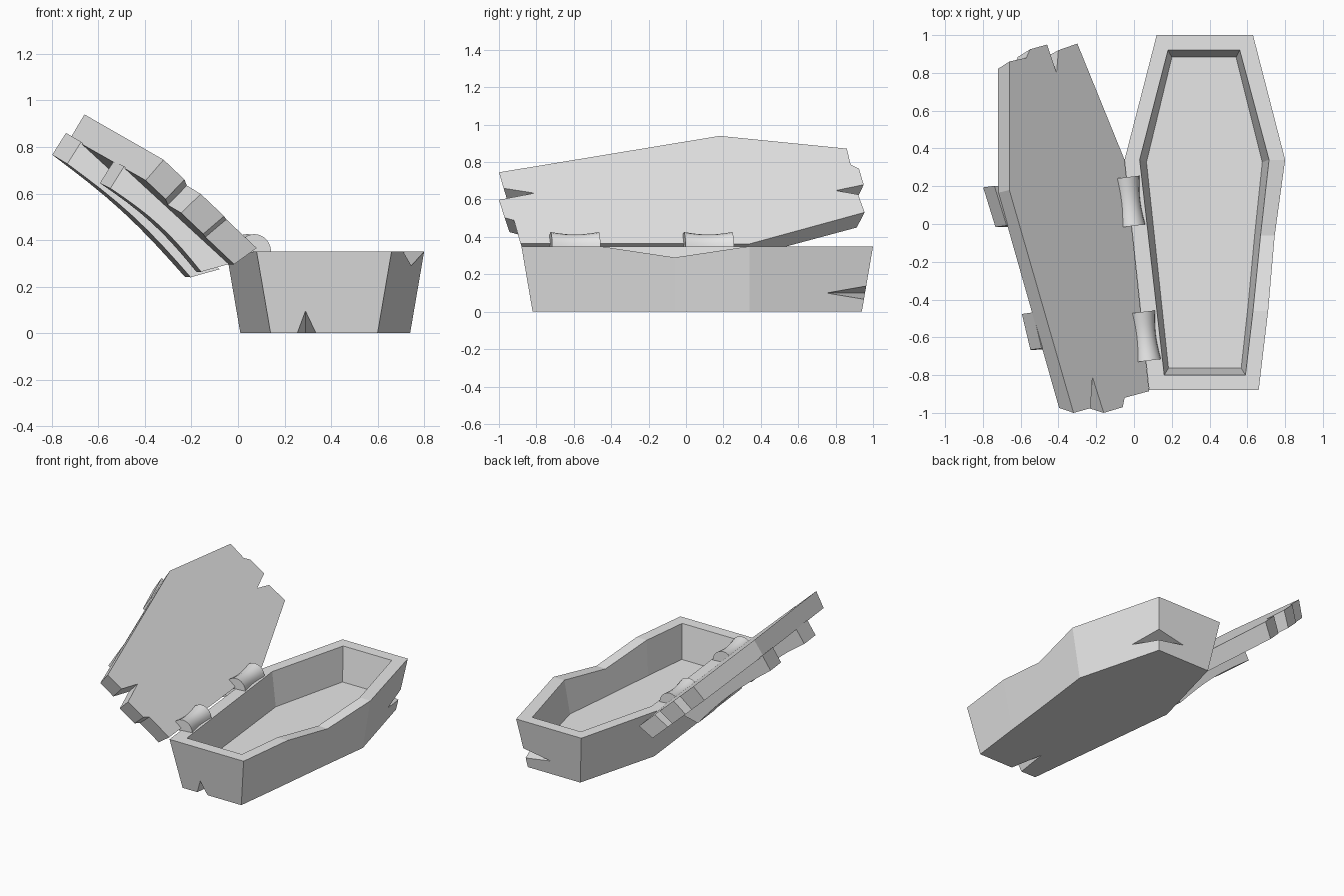
import bpy
import bmesh
import math
from mathutils import Vector

default_cube = bpy.data.objects.get("Cube")
if default_cube:
    bpy.data.objects.remove(default_cube, do_unlink=True)

# The single plain grey
grey = bpy.data.materials.new("plain_grey")
grey.use_nodes = True
grey.diffuse_color = (0.8, 0.8, 0.8, 1)
grey.node_tree.nodes["Principled BSDF"].inputs["Base Color"].default_value = (0.8, 0.8, 0.8, 1)


def finish(name, bm):
    """Turn a bmesh into a linked, grey object."""
    bmesh.ops.recalc_face_normals(bm, faces=bm.faces[:])
    mesh = bpy.data.meshes.new(name)
    bm.to_mesh(mesh)
    bm.free()
    mesh.materials.append(grey)
    obj = bpy.data.objects.new(name, mesh)
    bpy.context.collection.objects.link(obj)
    return obj


def loft(name, rings):
    """Skin equal-length closed rings and cap both ends."""
    bm = bmesh.new()
    loops = [[bm.verts.new(point) for point in ring] for ring in rings]
    count = len(rings[0])
    for lower, upper in zip(loops, loops[1:]):
        for i in range(count):
            j = (i + 1) % count
            bm.faces.new((lower[i], lower[j], upper[j], upper[i]))
    bm.faces.new(loops[0])
    bm.faces.new(loops[-1])
    return finish(name, bm)


def activate(obj):
    bpy.ops.object.select_all(action='DESELECT')
    obj.select_set(True)
    bpy.context.view_layer.objects.active = obj


def chip(target, tips, mouth):
    """Cut a wedge that narrows from the mouth to the line between the tips."""
    tips = [Vector(p) for p in tips]
    middle = (tips[0] + tips[1]) / 2
    wide = [middle + (Vector(p) - middle) * 1.5 for p in mouth]
    bm = bmesh.new()
    verts = [bm.verts.new(p) for p in tips + wide]
    for skip in range(4):
        bm.faces.new([v for i, v in enumerate(verts) if i != skip])
    cutter = finish("chip_cutter", bm)
    cutter.hide_render = True
    modifier = target.modifiers.new("chip", 'BOOLEAN')
    modifier.operation = 'DIFFERENCE'
    modifier.solver = 'EXACT'
    modifier.object = cutter
    activate(target)
    bpy.ops.object.modifier_apply(modifier=modifier.name)
    bpy.data.objects.remove(cutter, do_unlink=True)


# Hollow box: underside, outer rim, inner rim, floor; the rim sags on one side
RIM, SAG, FLOOR = 0.35, 0.29, 0.115
SAG_INDEX = 3
underside = [(.17, .94), (.58, .94), (.74, .34), (.69, -.06),
             (.645, -.45), (.6, -.82), (.14, -.82), (.01, .34)]
outer_rim = [(.12, 1), (.63, 1), (.8, .34), (.745, -.06),
             (.71, -.46), (.66, -.88), (.08, -.88), (-.05, .34)]
inner_rim = [(.18, .92), (.56, .92), (.715, .34), (.67, -.06),
             (.63, -.46), (.59, -.8), (.16, -.8), (.03, .34)]
floor = [(.375 + (x - .375) * .895, .055 + (y - .055) * .957) for x, y in inner_rim]


def flat(points, z):
    return [(x, y, z) for x, y in points]


def rim(points):
    return [(x, y, SAG if i == SAG_INDEX else RIM) for i, (x, y) in enumerate(points)]


box = loft("box", [flat(underside, 0), rim(outer_rim), rim(inner_rim), flat(floor, FLOOR)])
chip(box, [(.29, -.836, .095), (.29, -.58, 0)], [(.255, -.82, 0), (.335, -.82, 0)])
chip(box, [(.649, .75, .1), (.39, .957, .1)], [(.594, .957, .135), (.594, .957, .065)])

# Open lid: lies in one tilted plane
lid_normal = Vector((.92, .1, 1)).normalized()


def on_lid(x, y, depth=0):
    """Point at x, y on the lid's inner plane, pushed outward by depth."""
    return Vector((x, y, .94 - .92 * (x + .66) - .1 * (y - .18))) - lid_normal * depth


LID_THICKNESS = 0.115
front_edge = [(-.32, -1), (-.23, -.975), (-.22, -.81), (-.16, -1),
              (-.06, -.97), (-.05, -.92), (.08, -.885)]
back_edge = [(-.05, .34), (-.3, .955), (-.4, .92), (-.41, .8), (-.46, .95),
             (-.55, .925), (-.57, .88), (-.66, .86), (-.66, .18)]
outline = front_edge + back_edge
lid = loft("lid", [
    [on_lid(x, y) for x, y in outline],
    [on_lid(-.3 + (x + .3) * .95, y * .965, LID_THICKNESS) for x, y in outline]])


# Straps across the outside of the lid, slightly thinner in the middle
def strap(name, left_back, left_front, right_back, right_front, steps=8):
    rings = []
    for step in range(steps + 1):
        s = step / steps
        outer_depth = .22 - .025 * math.sin(math.pi * s)
        back = Vector(left_back).lerp(Vector(right_back), s)
        front = Vector(left_front).lerp(Vector(right_front), s)
        pull = Vector((.015 - .065 * s, 0))
        rings.append([on_lid(*back, .11), on_lid(*front, .11),
                      on_lid(*(front + pull), outer_depth),
                      on_lid(*(back + pull), outer_depth)])
    return loft(name, rings)


strap("back_strap", (-.665, .21), (-.6, 0), (-.03, .21), (-.005, 0))
strap("front_strap", (-.46, -.46), (-.415, -.65), (.02, -.46), (.04, -.65))


# Waisted half-round hinge knuckles along the joint
def hinge(name, x, y, length=.26, steps=8, arc=10):
    along = Vector((.12, -1, 0)).normalized()
    across = Vector((1, .12, 0)).normalized()
    rings = []
    for step in range(steps + 1):
        s = step / steps
        radius = .073 - .012 * math.sin(math.pi * s)
        centre = Vector((x, y, RIM - .003)) + along * length * (s - .5)
        rings.append([centre + across * radius * math.cos(math.pi * k / arc)
                      + Vector((0, 0, 1.08 * radius * math.sin(math.pi * k / arc)))
                      for k in range(arc + 1)])
    obj = loft(name, rings)
    activate(obj)
    bpy.ops.object.shade_smooth_by_angle(angle=math.radians(35))


hinge("back_hinge", -.028, .118)
hinge("front_hinge", .055, -.595)
